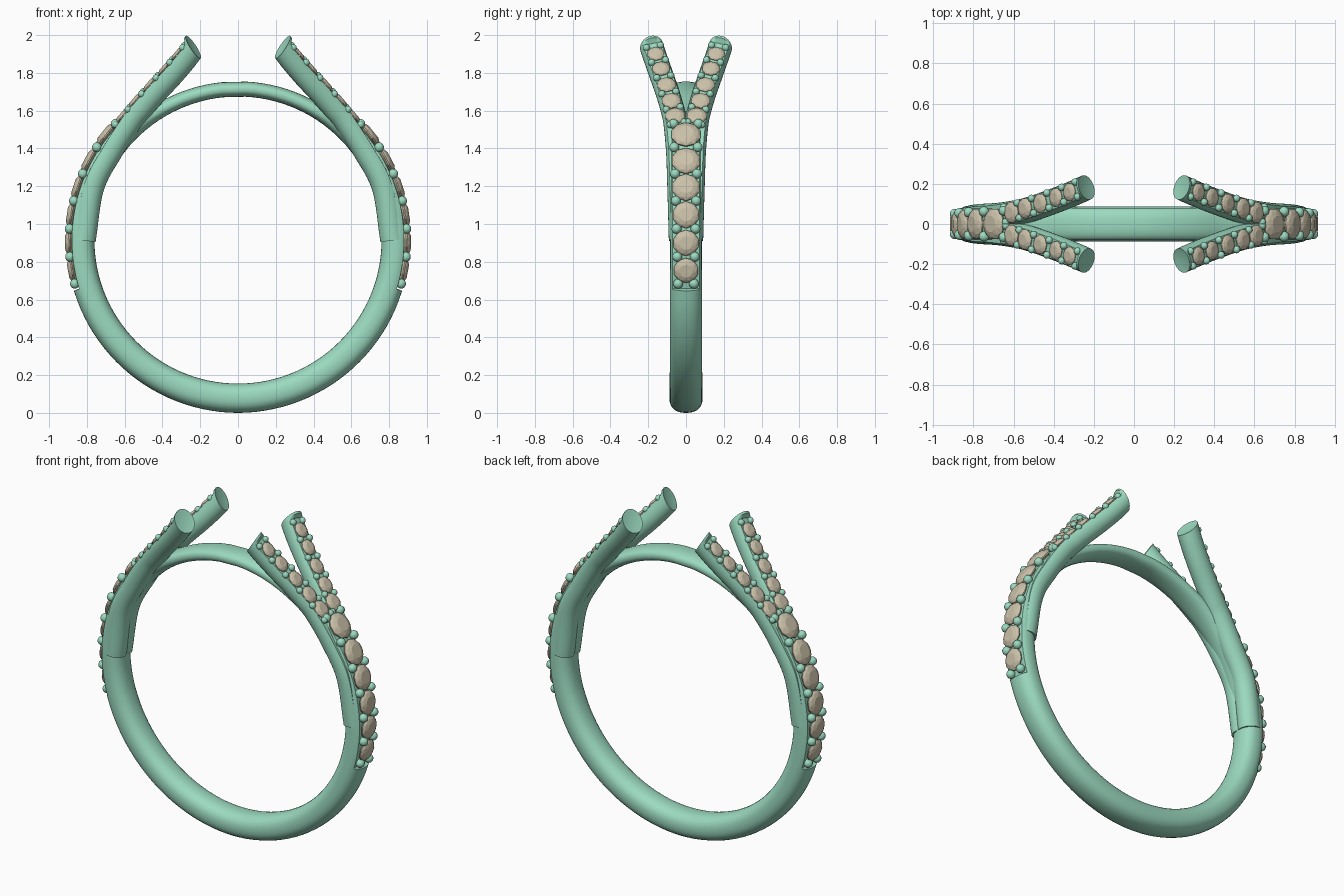
import bpy, bmesh
from math import sin, cos, pi, radians, copysign
from mathutils import Vector, Matrix

if "Cube" in bpy.data.objects:
    bpy.data.objects.remove(bpy.data.objects["Cube"])

CZ = 0.915  # height of the ring centre


def material(name, rgb):
    m = bpy.data.materials.new(name)
    m.diffuse_color = (*rgb, 1)
    m.use_nodes = True
    m.node_tree.nodes["Principled BSDF"].inputs["Base Color"].default_value = m.diffuse_color
    return m


METAL = material("green_metal", (0.33, 0.70, 0.53))
STONE = material("tan_stone", (0.60, 0.54, 0.40))


def finish(bm, name, mat, mirror=None, angle=None):
    bmesh.ops.recalc_face_normals(bm, faces=bm.faces)
    me = bpy.data.meshes.new(name)
    bm.to_mesh(me)
    bm.free()
    me.materials.append(mat)
    ob = bpy.data.objects.new(name, me)
    bpy.context.collection.objects.link(ob)
    if mirror:
        mod = ob.modifiers.new("mirror", "MIRROR")
        mod.use_axis = mirror
        mod.use_mirror_merge = False
    if angle:
        bpy.context.view_layer.objects.active = ob
        ob.select_set(True)
        bpy.ops.object.shade_smooth_by_angle(angle=radians(angle))
        ob.select_set(False)
    return ob


def loft(bm, rings, closed=False):
    loops = [[bm.verts.new(p) for p in r] for r in rings]
    n = len(loops[0])
    pairs = list(zip(loops, loops[1:])) + ([(loops[-1], loops[0])] if closed else [])
    for a, b in pairs:
        for i in range(n):
            j = (i + 1) % n
            bm.faces.new((a[i], a[j], b[j], b[i]))
    return loops


def spline(pts, steps):
    p = [2 * pts[0] - pts[1]] + pts + [2 * pts[-1] - pts[-2]]
    out = []
    for i in range(1, len(p) - 2):
        a, b, c, d = p[i - 1:i + 3]
        for k in range(steps):
            t = k / steps
            out.append(0.5 * (2 * b + (c - a) * t + (2 * a - 5 * b + 4 * c - d) * t * t
                              + (3 * b - a - 3 * c + d) * t ** 3))
    return out + [pts[-1]]


# Band: closed sweep, thick at the bottom, flat seat at the sides, thin bridge on top
def band_section(elev, seat):
    if elev < 0:
        outer = 0.908 + 0.007 * (-elev / 90)
    else:
        t = min(max((elev - 38) / 24, 0), 1)
        outer = 0.908 - 0.068 * t * t * (3 - 2 * t)
    half_w = 0.0835 - 0.004 * elev / 90
    mid, half = (outer + 0.76) / 2, (outer - 0.76) / 2
    res = []
    for k in range(32):
        a = 2 * pi * k / 32
        c, s = cos(a), sin(a)
        r = mid + half * copysign(abs(c) ** 0.85, c)
        if seat:
            r = min(r, 0.88)
        res.append((r, half_w * copysign(abs(s) ** 0.85, s)))
    return res


elevs = [(-90 + 3 * i, False) for i in range(24)] + [(-17.2, False), (-17, True)]
elevs += [(-15 + 3 * i, True) for i in range(35)]
angles = elevs + [(180 - e, s) for e, s in reversed(elevs[1:-1])]
rings = []
for a, seat in angles:
    e = a if a <= 90 else 180 - a
    rings.append([(r * cos(radians(a)), y, CZ + r * sin(radians(a)))
                  for r, y in band_section(e, seat)])
bm = bmesh.new()
loft(bm, rings, True)
finish(bm, "band", METAL, None, 35)

# Split arms: tubes rising out of the band, flattened outside, with slanted hollow ends
arm_pts = [Vector(p) for p in (
    (0.82, 0.028, 0.915), (0.775, 0.036, 1.197), (0.676, 0.043, 1.388), (0.575, 0.058, 1.543),
    (0.508, 0.076, 1.623), (0.432, 0.102, 1.708), (0.353, 0.132, 1.793), (0.285, 0.160, 1.873),
    (0.237, 0.182, 1.937))]
path = spline(arm_pts, 8)
rings = []
for i, p in enumerate(path):
    t = (path[min(i + 1, len(path) - 1)] - path[max(i - 1, 0)]).normalized()
    n = Vector((t.z, 0, -t.x)).normalized()
    b = t.cross(n)
    slant = 0.36 * max(0, 1 - (p - path[-1]).length / 0.07)
    seat = i < len(path) - 2
    ring = []
    for k in range(28):
        a = 2 * pi * k / 28
        s = 0.067 * cos(a)
        if seat:
            s = min(s, 0.042)
        ring.append(p + n * s + b * 0.063 * sin(a) + t * s * slant)
    rings.append(ring)
bm = bmesh.new()
loops = loft(bm, rings)
bm.faces.new(loops[0])
tip = bm.verts.new(path[-1] - t * 0.012)
for k in range(28):
    bm.faces.new((loops[-1][k], loops[-1][(k + 1) % 28], tip))
finish(bm, "split_arms", METAL, (True, True, False), 35)


# Faceted round stone: table, crown, girdle and pavilion
def add_stone(bm, pos, normal, r):
    normal = normal.normalized()
    y = (Vector((0, 1, 0)) - normal * normal.y).normalized()
    m = Matrix((y.cross(normal), y, normal)).transposed()
    rings = []
    for rad, h, off in ((0.05, -0.6, 0), (1, -0.05, 0), (1, 0.04, 0), (0.82, 0.2, 0.5), (0.52, 0.32, 0)):
        rings.append([pos + m @ Vector((r * rad * cos(2 * pi * (k + off) / 10),
                                        r * rad * sin(2 * pi * (k + off) / 10), r * h))
                      for k in range(10)])
    loops = loft(bm, rings)
    bm.faces.new(loops[0])
    bm.faces.new(loops[-1])
    bmesh.ops.triangulate(bm, faces=[f for f in bm.faces if len(f.verts) == 4])


def add_bead(bm, pos, r):
    bmesh.ops.create_uvsphere(bm, u_segments=14, v_segments=9, radius=r,
                              matrix=Matrix.Translation(pos))


def radial(elev):
    return Vector((cos(radians(elev)), 0, sin(radians(elev))))


# Side stones and their prong beads
centre = Vector((0, 0, CZ))
bm = bmesh.new()
for i, e in enumerate((-10.4, -1, 8.6, 18.2, 28, 38.7)):
    add_stone(bm, centre + radial(e) * 0.893, radial(e), 0.067 + 0.0025 * i)
finish(bm, "side_stones", STONE, (True, False, False))
bm = bmesh.new()
for i, e in enumerate((-15, -5.7, 3.8, 13.4, 23.1, 33.3, 43.5)):
    add_bead(bm, centre + radial(e) * 0.894 + Vector((0, 0.042 + 0.004 * i, 0)), 0.026)
finish(bm, "side_beads", METAL, (True, True, False), 40)

# Arm stones and their prong beads
seats = [Vector(p) for p in ((0.607, 0.057, 1.57), (0.54, 0.078, 1.65), (0.464, 0.103, 1.735),
                             (0.386, 0.132, 1.82), (0.318, 0.159, 1.898))]
up = Vector((0.76, 0, 0.65))
bm = bmesh.new()
for i, p in enumerate(seats):
    add_stone(bm, p + up * 0.004, up, 0.054 - 0.002 * i)
finish(bm, "arm_stones", STONE, (True, True, False))
ends = [1.5 * seats[0] - 0.5 * seats[1]] + [(a + b) / 2 for a, b in zip(seats, seats[1:])]
ends.append(1.5 * seats[-1] - 0.5 * seats[-2])
bm = bmesh.new()
along = (seats[-1] - seats[0]).normalized()
side = up.cross(along).normalized()
for p in ends:
    for sgn in (-1, 1):
        add_bead(bm, p + side * 0.038 * sgn + up * 0.004, 0.019)
finish(bm, "arm_beads", METAL, (True, True, False), 40)
